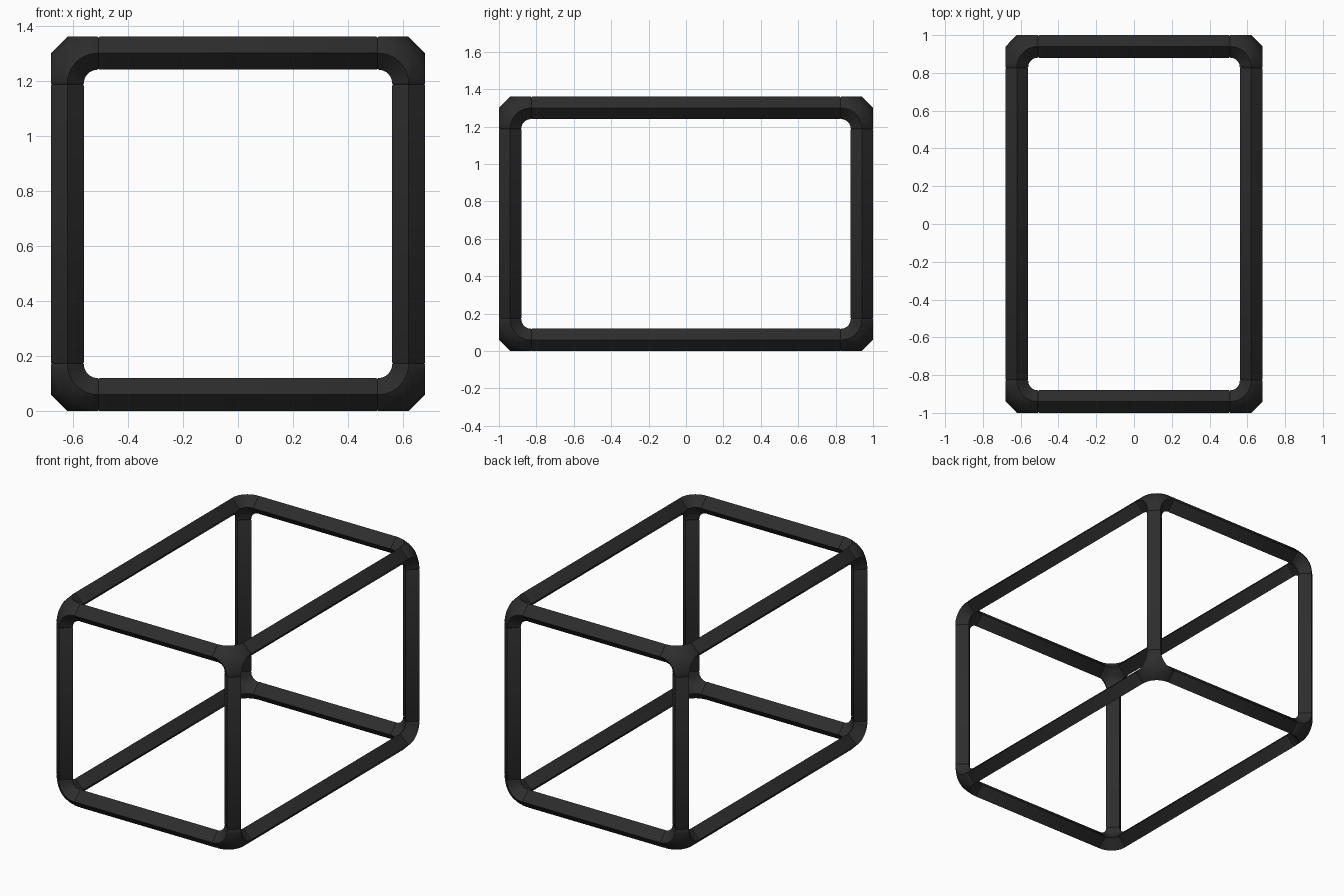
import bpy, bmesh
from math import sin, cos, pi
from itertools import product
from mathutils import Vector

cube = bpy.data.objects.get("Cube")
if cube:
    bpy.data.objects.remove(cube, do_unlink=True)

RAD = 0.06                          # half diagonal of the square tube
BEND = 0.11                         # bend radius of the corner fittings
HALF = Vector((0.62, 0.94, 0.62))   # tube centre lines
MID = Vector((0, 0, 0.68))
STEPS = 10
DIAG = Vector((1, 1, 1)).normalized()

black = bpy.data.materials.new("matte_black")
black.use_nodes = True
colour = (0.026, 0.026, 0.026, 1)
black.diffuse_color = colour
bsdf = black.node_tree.nodes["Principled BSDF"]
bsdf.inputs["Base Color"].default_value = colour
bsdf.inputs["Roughness"].default_value = 0.7


def finish(bm, name):
    bmesh.ops.remove_doubles(bm, verts=bm.verts, dist=0.0002)
    bmesh.ops.recalc_face_normals(bm, faces=bm.faces)
    mesh = bpy.data.meshes.new(name)
    bm.to_mesh(mesh)
    bm.free()
    mesh.materials.append(black)
    obj = bpy.data.objects.new(name, mesh)
    bpy.context.collection.objects.link(obj)
    bpy.ops.object.select_all(action="DESELECT")
    obj.select_set(True)
    bpy.context.view_layer.objects.active = obj
    bpy.ops.object.shade_smooth_by_angle(angle=pi / 4)


def diamond(axis, along, radius):
    """Four points of the tube section at a distance along an axis."""
    points = []
    for k in range(4):
        p = Vector()
        p[axis] = along
        p[(axis + 1) % 3] = radius * cos(k * pi / 2)
        p[(axis + 2) % 3] = radius * sin(k * pi / 2)
        points.append(p)
    return points


def skin(bm, rings, closed):
    rows = [[bm.verts.new(p) for p in ring] for ring in rings]
    for lower, upper in zip(rows, rows[1:]):
        n = len(lower)
        for j in range(n if closed else n - 1):
            k = (j + 1) % n
            bm.faces.new((lower[j], lower[k], upper[k], upper[j]))
    return rows


def arc(axis, radius, offset):
    """Quarter bend in the plane across the given axis."""
    points = []
    for k in range(STEPS + 1):
        t = k / STEPS * pi / 2
        p = Vector()
        p[axis] = offset
        p[(axis + 1) % 3] = BEND - radius * sin(t)
        p[(axis + 2) % 3] = BEND - radius * cos(t)
        points.append(p)
    return points


def three_way_patch(bm, arcs, depth):
    """Smooth dome filling the loop made by three bends."""
    loop = [p for a in arcs for p in a]
    rings = []
    for k in range(6):
        s = 1 - k / 6
        ring = []
        for p in loop:
            h = p.dot(DIAG)
            ring.append((p - DIAG * h) * s + DIAG * (depth + (h - depth) * s * s))
        rings.append(ring)
    last = skin(bm, rings, True)[-1]
    centre = bm.verts.new(DIAG * depth)
    for j, v in enumerate(last):
        bm.faces.new((v, last[(j + 1) % len(last)], centre))


def corner(name, signs):
    bm = bmesh.new()
    side = [arc(i, BEND, -RAD) for i in (2, 0, 1)]
    inner = [arc(i, BEND - RAD, 0) for i in (2, 0, 1)]
    three_way_patch(bm, side, -0.014)
    three_way_patch(bm, inner, 0.075)
    for a, b in zip(side, inner):
        skin(bm, (a, b), False)
    # chamfered lips where the tubes plug in
    for axis in range(3):
        rows = skin(bm, (diamond(axis, BEND, RAD),
                         diamond(axis, BEND + 0.003, RAD * 0.94)), True)
        bm.faces.new(rows[-1])
    for v in bm.verts:
        v.co = Vector(MID[i] + signs[i] * (HALF[i] - v.co[i]) for i in range(3))
    finish(bm, name)


def tube(name, axis, signs):
    bm = bmesh.new()
    end = HALF[axis] - BEND - 0.003
    rings = [diamond(axis, a, r) for a, r in (
        (-end, RAD * 0.94), (0.004 - end, RAD), (end - 0.004, RAD), (end, RAD * 0.94))]
    rows = skin(bm, rings, True)
    bm.faces.new(rows[0])
    bm.faces.new(rows[-1])
    shift = MID + Vector(signs[i] * HALF[i] for i in range(3))
    bmesh.ops.translate(bm, verts=bm.verts, vec=shift)
    finish(bm, name)


# Names follow the position of each part
WORDS = (("right", "", "left"), ("front", "", "back"), ("bottom", "", "top"))


def place(signs):
    return "_".join(WORDS[i][signs[i] + 1] for i in (2, 1, 0) if signs[i])


# Eight corner fittings
for signs in product((-1, 1), repeat=3):
    corner(place(signs) + "_corner", signs)

# Twelve straight tubes
for axis, kind in enumerate(("cross_bar", "long_bar", "post")):
    for pair in product((-1, 1), repeat=2):
        signs = list(pair)
        signs.insert(axis, 0)
        tube(place(signs) + "_" + kind, axis, signs)
